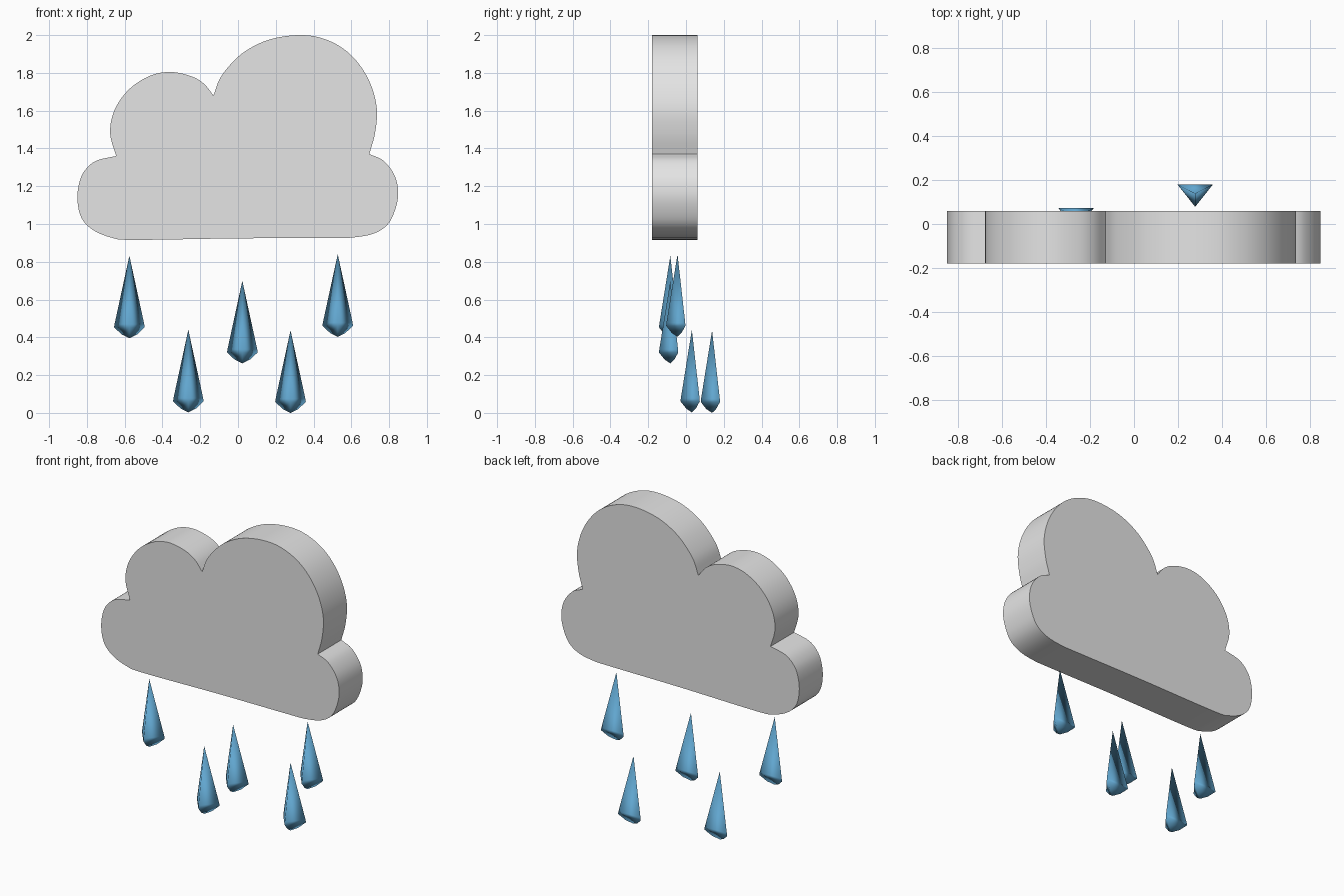
import bpy, bmesh, math
from mathutils import Vector

if "Cube" in bpy.data.objects:
    bpy.data.objects.remove(bpy.data.objects["Cube"])


def material(name, rgb):
    m = bpy.data.materials.new(name)
    m.diffuse_color = (*rgb, 1)
    m.use_nodes = True
    m.node_tree.nodes["Principled BSDF"].inputs["Base Color"].default_value = m.diffuse_color
    return m


GREY = material("cloud grey", (0.78, 0.78, 0.78))
BLUE = material("rain blue", (0.12, 0.38, 0.62))


def add_object(name, bm, mat, angle):
    bmesh.ops.recalc_face_normals(bm, faces=bm.faces)
    me = bpy.data.meshes.new(name)
    bm.to_mesh(me)
    bm.free()
    me.materials.append(mat)
    for p in me.polygons:
        p.use_smooth = True
    me.set_sharp_from_angle(angle=math.radians(angle))
    ob = bpy.data.objects.new(name, me)
    bpy.context.collection.objects.link(ob)
    return ob


def smooth_arc(pts, steps=5):
    """Catmull-Rom curve through the points, leaving out the last one."""
    p = [Vector(q) for q in pts]
    p = [2 * p[0] - p[1]] + p + [2 * p[-1] - p[-2]]
    out = []
    for a, b, c, d in zip(p, p[1:], p[2:], p[3:]):
        for i in range(steps):
            t = i / steps
            out.append(0.5 * (2 * b + (c - a) * t + (2 * a - 5 * b + 4 * c - d) * t * t
                              + (3 * b - a - 3 * c + d) * t ** 3))
    return out


# Cloud: three smooth arcs (x, z) meeting in sharp notches, extruded along y
A, B, C = (-0.645, 1.36), (-0.13, 1.68), (0.695, 1.37)
left_lobe = [A, (-0.677, 1.48), (-0.655, 1.60), (-0.58, 1.71), (-0.47, 1.783),
             (-0.36, 1.805), (-0.25, 1.783), (-0.18, 1.742), B]
right_lobe = [B, (-0.09, 1.78), (0.0, 1.885), (0.10, 1.95), (0.20, 1.985), (0.32, 2.0),
              (0.43, 1.988), (0.54, 1.94), (0.63, 1.86), (0.70, 1.745), (0.735, 1.61),
              (0.725, 1.48), C]
base = [C, (0.77, 1.335), (0.83, 1.255), (0.848, 1.16), (0.83, 1.07), (0.79, 0.995),
        (0.72, 0.95), (0.62, 0.93), (0.50, 0.926), (0.0, 0.924), (-0.55, 0.916),
        (-0.67, 0.928), (-0.77, 0.97), (-0.83, 1.035), (-0.85, 1.13), (-0.84, 1.22),
        (-0.81, 1.285), (-0.75, 1.335), A]
outline = smooth_arc(left_lobe) + smooth_arc(right_lobe) + smooth_arc(base)
bm = bmesh.new()
front = bm.faces.new([bm.verts.new((p.x, -0.18, p.y)) for p in outline])
ext = bmesh.ops.extrude_face_region(bm, geom=[front], use_keep_orig=True)
bmesh.ops.translate(bm, vec=(0, 0.24, 0),
                    verts=[g for g in ext["geom"] if isinstance(g, bmesh.types.BMVert)])
add_object("cloud", bm, GREY, 35)


# Raindrop: three-sided spike with a rounded lower end
def raindrop(name, x, y, z):
    bm = bmesh.new()
    corners = [(-0.081, 0.042), (0.081, 0.042), (0.0, -0.06)]
    rings = [[bm.verts.new((cx * s, cy * s, h)) for cx, cy in corners]
             for h, s in ((0.075, 0.97), (0.058, 1.0), (0.02, 0.5))]
    top = bm.verts.new((0, 0, 0.437))
    low = bm.verts.new((0, 0, 0))
    for i in range(3):
        j = (i + 1) % 3
        bm.faces.new((top, rings[0][i], rings[0][j]))
        for u, v in zip(rings, rings[1:]):
            bm.faces.new((u[i], v[i], v[j], u[j]))
        bm.faces.new((rings[-1][i], low, rings[-1][j]))
    ob = add_object(name, bm, BLUE, 180)
    ob.location = (x, y, z)


for i, pos in enumerate([(-0.575, -0.083, 0.395), (-0.263, 0.031, 0.003), (0.023, -0.083, 0.262),
                         (0.278, 0.138, 0.0), (0.528, -0.045, 0.403)]):
    raindrop(f"raindrop_{i + 1}", *pos)
